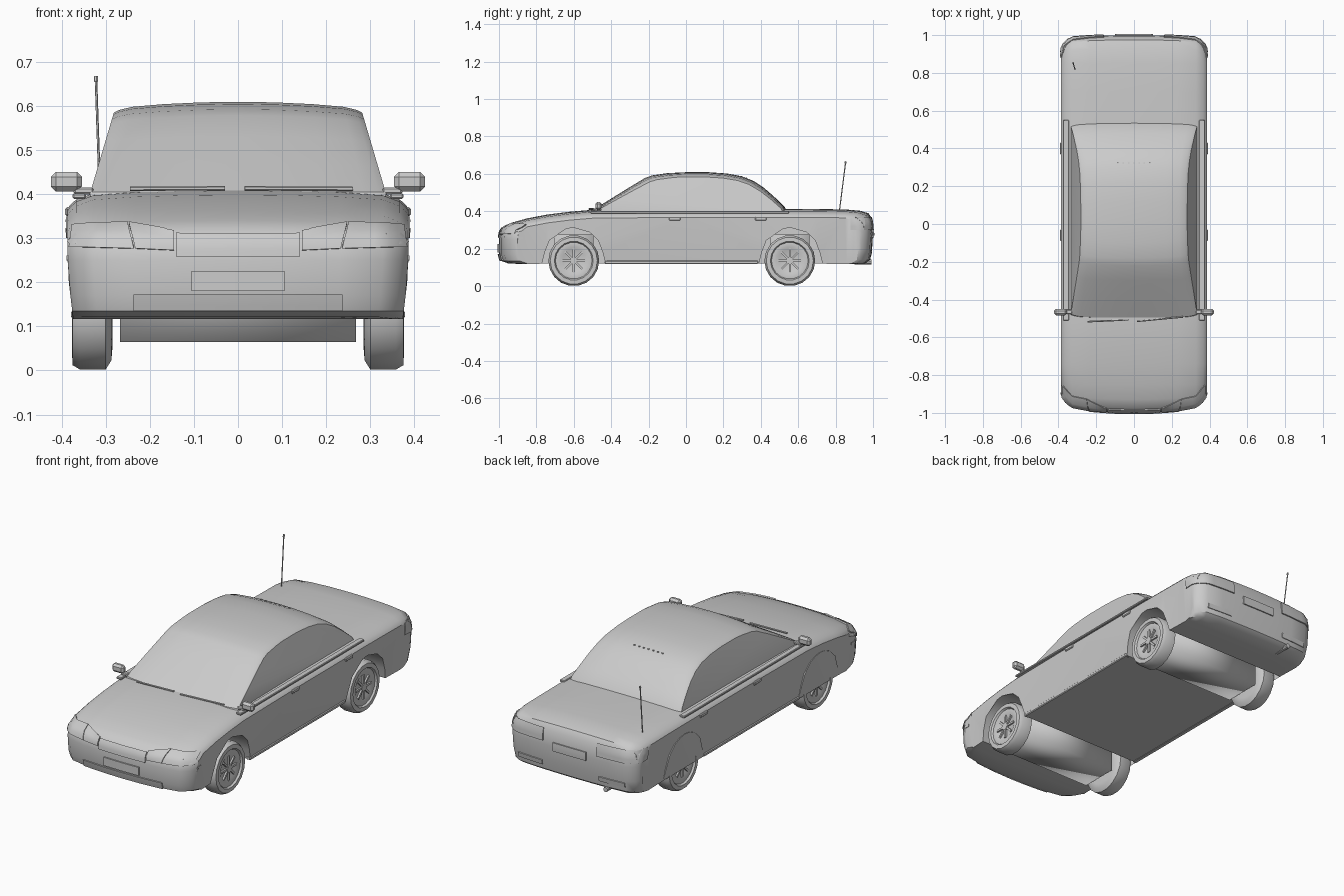
import bpy, bmesh, math
from mathutils import Vector, Matrix
from mathutils.bvhtree import BVHTree

if "Cube" in bpy.data.objects:
    bpy.data.objects.remove(bpy.data.objects["Cube"])

grey = bpy.data.materials.new("plain grey")
grey.diffuse_color = (0.6, 0.6, 0.6, 1)
grey.use_nodes = True
grey.node_tree.nodes["Principled BSDF"].inputs["Base Color"].default_value = grey.diffuse_color


def finish(name, bm, angle=35):
    bmesh.ops.recalc_face_normals(bm, faces=bm.faces)
    me = bpy.data.meshes.new(name)
    bm.to_mesh(me)
    bm.free()
    ob = bpy.data.objects.new(name, me)
    bpy.context.collection.objects.link(ob)
    me.materials.append(grey)
    bpy.ops.object.select_all(action='DESELECT')
    ob.select_set(True)
    bpy.context.view_layer.objects.active = ob
    bpy.ops.object.shade_smooth_by_angle(angle=math.radians(angle))
    return ob


def box(name, c, s, bevel=0.0, rot=None, angle=35):
    bm = bmesh.new()
    bmesh.ops.create_cube(bm, size=1, matrix=Matrix.Diagonal((*s, 1)))
    if bevel:
        bmesh.ops.bevel(bm, geom=bm.edges[:], offset=bevel, segments=1, affect='EDGES')
    m = Matrix.Translation(c)
    bm.transform(m @ rot if rot else m)
    return finish(name, bm, angle)


def rod(name, a, b, r, sides=8):
    a, b = Vector(a), Vector(b)
    d = b - a
    bm = bmesh.new()
    bmesh.ops.create_cone(bm, cap_ends=True, segments=sides, radius1=r, radius2=r, depth=d.length)
    bm.transform(Matrix.Translation((a + b) / 2) @ d.to_track_quat('Z', 'Y').to_matrix().to_4x4())
    return finish(name, bm)


def sweep(profile, columns, place):
    """Closed side profile swept across the width, with flat sides."""
    bm = bmesh.new()
    rows = [[bm.verts.new(place(t, y, z)) for y, z in profile] for t in columns]
    n = len(profile)
    for a, b in zip(rows, rows[1:]):
        for i in range(n):
            j = (i + 1) % n
            bm.faces.new((a[i], a[j], b[j], b[i]))
    for r in (rows[0], rows[-1]):
        bm.faces.new(r)
    bmesh.ops.triangulate(bm, faces=[f for f in bm.faces if len(f.verts) > 4])
    return bm


half = [1, .985, .95, .85, .6, .3]
cols = [-t for t in half] + [0] + half[::-1]


# Body shell: side outline with both wheel arches
def arch(c):
    pts = [(.17, .12), (.155, .18), (.13, .245), (.085, .288), (.04, .307)]
    return ([(c + y, z) for y, z in pts] + [(c, .312)]
            + [(c - y, z) for y, z in pts[::-1]])


outline = [(-.5, .408), (-.62, .398), (-.74, .383), (-.85, .362), (-.93, .34), (-.975, .318), (-.995, .29),
           (-1, .25), (-1, .17), (-.99, .135), (-.95, .121), (-.85, .117)]
outline += arch(-.6)[::-1] + arch(.56)[::-1]
outline += [(.88, .117), (.96, .122), (.985, .14), (.995, .2), (1, .28), (.995, .36), (.975, .39), (.93, .403),
            (.85, .41), (.7, .412), (.55, .413), (0, .413)]
arch_pts = set(arch(-.6) + arch(.56))


def body_point(t, y, z):
    s = abs(t)
    if (y, z) not in arch_pts:
        top = min(1, max(0, (z - .29) / .06))
        if y < -.85:
            y += (.03 * s**2 + .07 * s**14) * min(1, (-y - .85) / .1)
        if y > .85:
            y -= (.012 * s**2 + .06 * s**18) * min(1, (y - .85) / .1)
        z -= top * (.012 * s**2 + .033 * s**16)
    width = .386 - .012 * max(0, (.22 - z) / .1)
    return (t * width, y, z)


bm = sweep(outline, cols, body_point)
bmesh.ops.recalc_face_normals(bm, faces=bm.faces)
skin = BVHTree.FromBMesh(bm)
finish("body_shell", bm)

# Cabin: windscreen, roof and rear window
cabin = [(-.505, .39), (-.5, .405), (-.4, .468), (-.3, .53), (-.22, .578), (-.18, .592), (-.1, .604), (0, .609),
         (.12, .609), (.22, .602), (.3, .587), (.36, .563), (.42, .523), (.48, .47), (.53, .42), (.545, .39)]


def cabin_point(t, y, z):
    s = abs(t)
    up = max(0, (z - .4) / .2)
    y += (.012 * s**2 + .012 * s**14) * (1 if y < 0 else -1)
    return (t * (.336 - .052 * up), y, z - up * (.014 * s**2 + .01 * s**16))


finish("cabin", sweep(cabin, cols, cabin_point))


# Thin plates that follow the body skin
def plate(name, corners, look, thick=.007, nu=8, nv=3):
    """corners: four (across, height) points; look: ray direction into the body."""
    look = Vector(look)
    bm = bmesh.new()
    grid, back = [], []
    for i in range(nu + 1):
        for store in (grid, back):
            store.append([])
        for j in range(nv + 1):
            u, v = i / nu, j / nv
            lo = Vector(corners[0]).lerp(Vector(corners[1]), u)
            hi = Vector(corners[3]).lerp(Vector(corners[2]), u)
            a, z = lo.lerp(hi, v)
            start = Vector((a, 0, z)) if look.y else Vector((0, a, z))
            start -= look * 1.5
            hit, nrm, _, _ = skin.ray_cast(start, look)
            if hit is None:
                hit, nrm, _, _ = skin.find_nearest(start + look * .55)
            grid[-1].append(bm.verts.new(hit + nrm * thick))
            back[-1].append(bm.verts.new(hit - nrm * .004))
    for i in range(nu):
        for j in range(nv):
            for g in (grid, back):
                bm.faces.new((g[i][j], g[i + 1][j], g[i + 1][j + 1], g[i][j + 1]))
    rim = ([(i, 0) for i in range(nu)] + [(nu, j) for j in range(nv)]
           + [(i, nv) for i in range(nu, 0, -1)] + [(0, j) for j in range(nv, 0, -1)])
    for (a, b), (c, d) in zip(rim, rim[1:] + rim[:1]):
        bm.faces.new((grid[a][b], grid[c][d], back[c][d], back[a][b]))
    return finish(name, bm)


def rect(x, z0, z1, x0=None):
    x0 = -x if x0 is None else x0
    return [(x0, z0), (x, z0), (x, z1), (x0, z1)]


FRONT, REAR = (0, 1, 0), (0, -1, 0)
plate("grille", rect(.14, .258, .308), FRONT)
plate("front_number_plate", rect(.105, .18, .225), FRONT)
plate("lower_intake", rect(.236, .137, .172), FRONT)
plate("rear_number_plate", rect(.1, .26, .305), REAR)

for s, side in ((-1, "left"), (1, "right")):
    def mir(pts):
        return [(s * x, z) for x, z in pts]
    into = (-s, 0, 0)
    plate(side + "_headlight", mir([(.235, .276), (.378, .28), (.372, .328), (.25, .332)]), FRONT)
    plate(side + "_inner_headlight", mir([(.145, .272), (.232, .276), (.247, .332), (.145, .314)]), FRONT)
    plate(side + "_indicator", [(-.955, .285), (-.9, .29), (-.9, .325), (-.94, .325)], into, .005)
    plate(side + "_side_marker", rect(-.87, .25, .262, -.9), into, .003, 2, 1)
    plate(side + "_tail_light", mir(rect(.375, .3, .365, .16)), REAR)
    plate(side + "_tail_light_side", rect(.955, .3, .362, .88), into, .005)
    plate(side + "_rear_fog_light", mir(rect(.32, .165, .19, .17)), REAR, .005)
    # Door handles, sill and belt trim
    for y in (-.06, .4):
        box(side + "_door_handle", (s * .386, y, .36), (.012, .062, .02), .004)
    box(side + "_sill", (s * .366, -.025, .127), (.026, .82, .018), .004)
    box(side + "_belt_trim", (s * .36, .02, .395), (.03, 1.06, .012), .003)
    # Mirrors
    box(side + "_mirror", (s * .389, -.467, .428), (.07, .034, .044), .011)
    box(side + "_mirror_arm", (s * .35, -.465, .407), (.045, .024, .016), .004)

# Wheels: turned tyre and rim with spokes
tyre = [(0, .29), (.09, .285), (.115, .287), (.136, .3), (.136, .358), (.126, .375), (.104, .376), (.098, .366),
        (.075, .368), (.06, .36), (0, .36)]
for s in (-1, 1):
    for yc, where in ((-.6, "front"), (.555, "rear")):
        bm = bmesh.new()
        N = 18
        rings = [[bm.verts.new((s * x, yc + r * math.cos(k * math.tau / N), .136 + r * math.sin(k * math.tau / N)))
                  for k in range(N)] for r, x in tyre]
        for a, b in zip(rings, rings[1:]):
            for k in range(N):
                bm.faces.new((a[k], a[(k + 1) % N], b[(k + 1) % N], b[k]))
        bmesh.ops.remove_doubles(bm, verts=bm.verts, dist=1e-5)
        finish(where + "_wheel", bm)
        for k in range(8):
            a = k * math.tau / 8
            box(where + "_spoke", (s * .362, yc + .04 * math.cos(a), .136 + .04 * math.sin(a)),
                (.014, .052, .011), rot=Matrix.Rotation(a, 4, 'X'))
        rod(where + "_hub", (s * .35, yc, .136), (s * .371, yc, .136), .02, 12)

# Axle housings between the wheels
for yc in (-.6, .555):
    box("axle_housing", (0, yc, .17), (.536, .21, .21), angle=180)

# Wipers, rear window vent dots, aerial, exhaust
rod("left_wiper", (-.245, -.517, .412), (-.03, -.507, .413), .005, 6)
rod("right_wiper", (.015, -.515, .413), (.26, -.492, .412), .005, 6)
for k in range(7):
    x = -.085 + k * .028
    box("roof_dot", (x, .322, .58), (.008, .005, .006))
rod("aerial", (-.313, .82, .4), (-.322, .853, .66), .003, 6)
rod("aerial_tip", (-.3218, .852, .655), (-.3222, .854, .667), .005, 6)
rod("exhaust_pipe", (-.21, .9, .128), (-.21, .992, .128), .013, 10)
